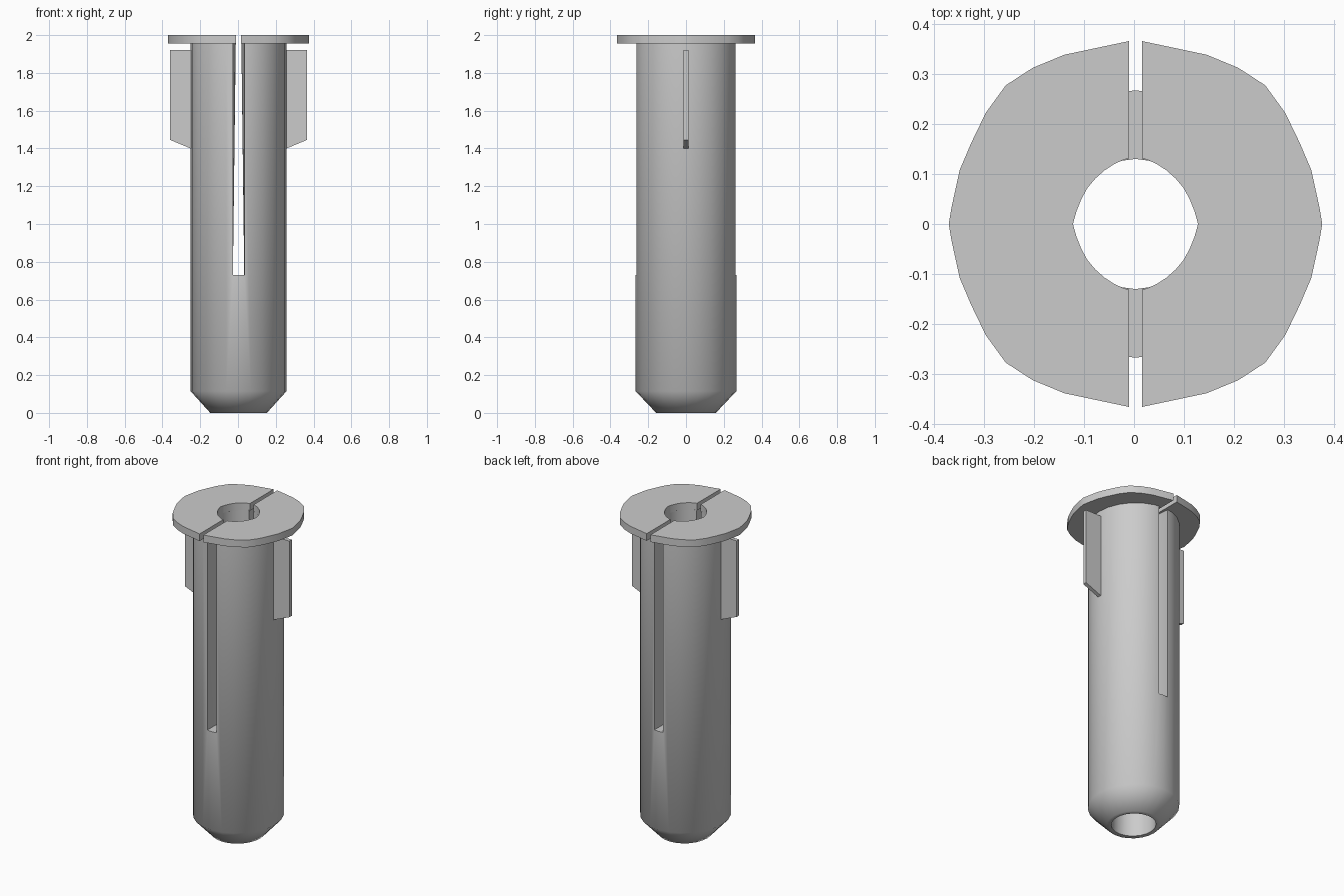
import bpy
import bmesh
from math import cos, sin, pi

if "Cube" in bpy.data.objects:
    bpy.data.objects.remove(bpy.data.objects["Cube"])

grey = bpy.data.materials.new("plain grey")
grey.use_nodes = True
grey.diffuse_color = (0.6, 0.6, 0.6, 1)
grey.node_tree.nodes["Principled BSDF"].inputs["Base Color"].default_value = (0.6, 0.6, 0.6, 1)

CX = 0.003          # the plug's axis
SLOT_FLOOR = 0.73
FLANGE_BOTTOM = 1.955


def make_object(name, bm):
    bmesh.ops.recalc_face_normals(bm, faces=bm.faces)
    mesh = bpy.data.meshes.new(name)
    bm.to_mesh(mesh)
    bm.free()
    mesh.materials.append(grey)
    obj = bpy.data.objects.new(name, mesh)
    bpy.context.collection.objects.link(obj)
    return obj


def mirror_quarter(quarter):
    """Full outline from a quarter running from the +x axis to the +y axis."""
    half = quarter + [(-x, y) for x, y in quarter[-2::-1]]
    return half + [(x, -y) for x, y in half[-2:0:-1]]


def ellipse(rx, ry, n=24):
    return [(rx * cos(2 * pi * i / n), ry * sin(2 * pi * i / n)) for i in range(n)]


def loft(name, sections, closed):
    """Skin equal-length outlines; closed joins the last one to the first."""
    bm = bmesh.new()
    rings = [[bm.verts.new((CX + x, y, z)) for x, y in outline] for outline, z in sections]
    pairs = list(zip(rings, rings[1:]))
    if closed:
        pairs.append((rings[-1], rings[0]))
    else:
        bm.faces.new(rings[0])
        bm.faces.new(rings[-1])
    for a, b in pairs:
        for i in range(len(a)):
            j = (i + 1) % len(a)
            bm.faces.new((a[i], a[j], b[j], b[i]))
    return make_object(name, bm)


def activate(obj):
    bpy.ops.object.select_all(action='DESELECT')
    obj.select_set(True)
    bpy.context.view_layer.objects.active = obj


def cut(obj, cutter):
    mod = obj.modifiers.new("slot", 'BOOLEAN')
    mod.operation = 'DIFFERENCE'
    mod.solver = 'EXACT'
    mod.object = cutter
    activate(obj)
    bpy.ops.object.modifier_apply(modifier=mod.name)
    bpy.data.objects.remove(cutter)


def smooth(obj, angle):
    activate(obj)
    bpy.ops.object.shade_smooth_by_angle(angle=angle)


def slot_outline(inner):
    """Slot plan: full width at the outer wall, narrowing towards the bore."""
    return mirror_quarter([(inner, 0), (inner, 0.12), (0.031, 0.26), (0.031, 0.4)]) 


# Hollow sleeve with a chamfered foot
bore = ellipse(0.125, 0.13)
sleeve = loft("sleeve", [
    (bore, 0), (ellipse(0.15, 0.158), 0), (ellipse(0.254, 0.267), 0.115),
    (ellipse(0.254, 0.267), 1.958), (bore, 1.958)], True)

# Lengthwise slot through both walls, tighter at the top
cut(sleeve, loft("slot_cutter", [(slot_outline(0.03), SLOT_FLOOR),
                                 (slot_outline(0.013), 2.1)], False))
smooth(sleeve, 0.85)

# Split flange with a slightly angular rim
rim = mirror_quarter([(0.373, 0), (0.367, 0.035), (0.351, 0.108), (0.328, 0.162),
                      (0.299, 0.222), (0.259, 0.277), (0.205, 0.312),
                      (0.142, 0.338), (0, 0.368)])
hole = mirror_quarter([(0.125, 0), (0.118, 0.025), (0.108, 0.05), (0.096, 0.072),
                       (0.08, 0.091), (0.062, 0.107), (0.042, 0.12),
                       (0.022, 0.129), (0, 0.133)])
flange = loft("flange", [(hole, FLANGE_BOTTOM), (rim, FLANGE_BOTTOM),
                         (rim, 2.0), (hole, 2.0)], True)
gap = [(-0.013, -0.5), (0.013, -0.5), (0.013, 0.5), (-0.013, 0.5)]
cut(flange, loft("gap_cutter", [(gap, 1.9), (gap, 2.1)], False))
smooth(flange, 0.85)

# Anti-rotation fins on both sides
for side, label in ((1, "left"), (-1, "right")):
    bm = bmesh.new()
    profile = [(0.23, 1.39), (0.254, 1.40), (0.362, 1.445), (0.362, 1.92), (0.23, 1.92)]
    face = bm.faces.new([bm.verts.new((CX + side * x, -0.012, z)) for x, z in profile])
    out = bmesh.ops.extrude_face_region(bm, geom=[face])
    bmesh.ops.translate(bm, vec=(0, 0.024, 0),
                        verts=[v for v in out["geom"] if isinstance(v, bmesh.types.BMVert)])
    smooth(make_object(label + "_fin", bm), 0.5)
